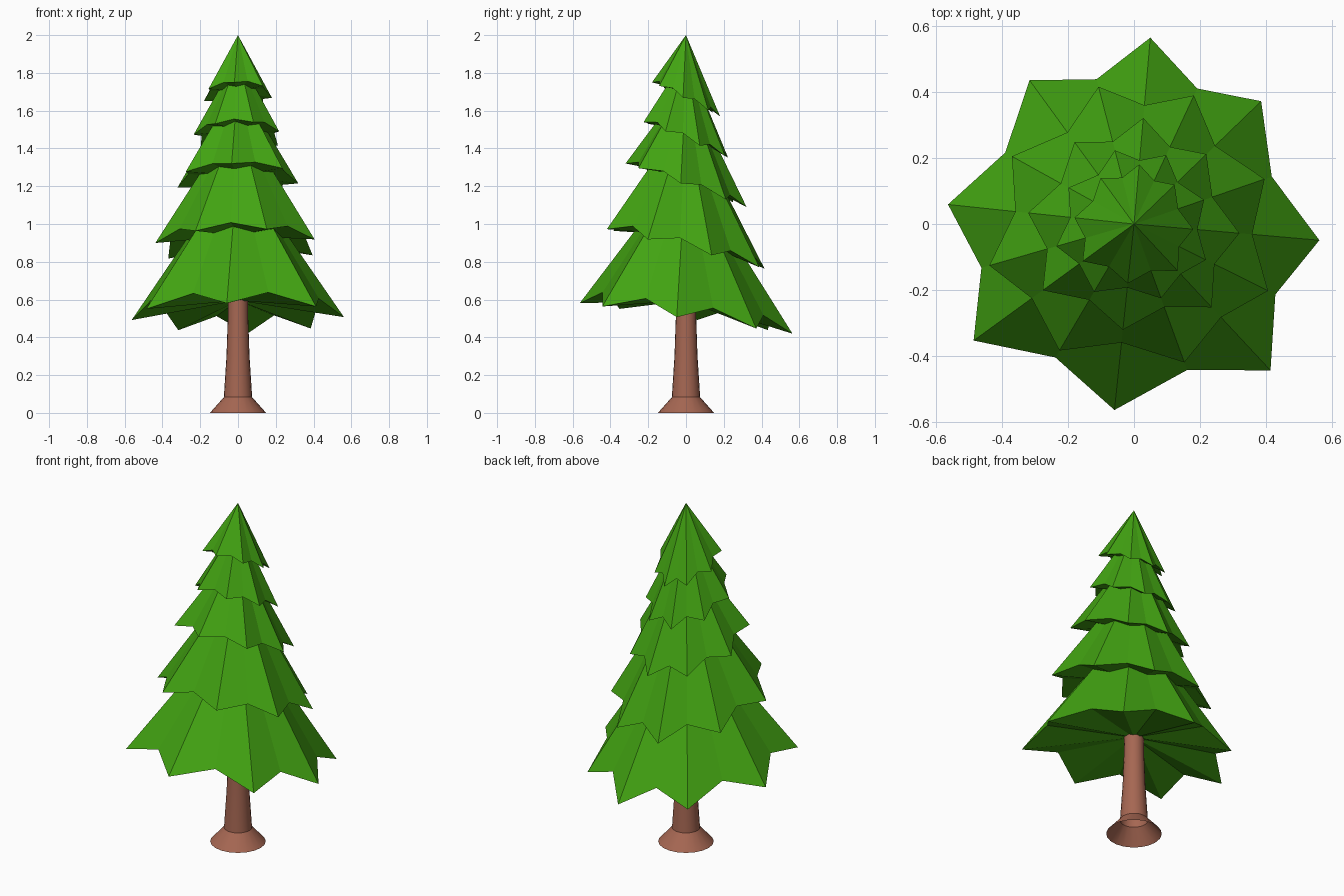
import bpy, bmesh, math

if "Cube" in bpy.data.objects:
    bpy.data.objects.remove(bpy.data.objects["Cube"])


def material(name, rgb):
    m = bpy.data.materials.new(name)
    m.diffuse_color = (*rgb, 1.0)
    m.use_nodes = True
    m.node_tree.nodes["Principled BSDF"].inputs["Base Color"].default_value = m.diffuse_color
    return m


LEAF = material("leaf green", (0.055, 0.37, 0.006))
BARK = material("bark brown", (0.38, 0.135, 0.085))


def finish(bm, name, mat):
    bmesh.ops.recalc_face_normals(bm, faces=bm.faces)
    me = bpy.data.meshes.new(name)
    bm.to_mesh(me)
    bm.free()
    me.materials.append(mat)
    ob = bpy.data.objects.new(name, me)
    bpy.context.collection.objects.link(ob)
    return ob


# Slightly irregular 16-point ring shared by all tiers: angle, radius factor
RING = [(19, .95), (44, .945), (65, .975), (85, 1.0), (104.5, .975), (126, .95),
        (151, .96), (174, 1.0), (196, 1.035), (216, 1.06), (239.5, 1.01),
        (264, 1.0), (290, 1.013), (313, 1.07), (333.5, 1.03), (355, .995)]


def branch_tier(name, tip_r, rim_z, slope, rise, apex_z, odd):
    """Star-shaped cone; rim leans down towards the back, valleys sit higher."""
    bm = bmesh.new()
    rim = []
    for i, (deg, f) in enumerate(RING):
        tip = (i % 2 == 1) == odd
        r = f * tip_r * (1.0 if tip else 0.82)
        a = math.radians(deg)
        x, y = r * math.cos(a), r * math.sin(a)
        rim.append(bm.verts.new((x, y, rim_z - slope * y + (0 if tip else rise))))
    apex = bm.verts.new((0, 0, apex_z))
    under = bm.verts.new((0, 0, rim_z + rise + 0.02))
    for i, v in enumerate(rim):
        w = rim[(i + 1) % len(rim)]
        bm.faces.new((v, w, apex))
        bm.faces.new((w, v, under))
    return finish(bm, name, LEAF)


# Foliage, bottom to top; tips alternate between tiers
TIERS = [(0.566, 0.500, 0.143, 0.075, 1.32),
         (0.440, 0.868, 0.250, 0.050, 1.58),
         (0.322, 1.205, 0.360, 0.032, 1.75),
         (0.236, 1.445, 0.420, 0.030, 1.89),
         (0.181, 1.660, 0.500, 0.025, 2.00)]
for n, t in enumerate(TIERS):
    branch_tier(f"branch_tier_{n + 1}", *t, odd=(n % 2 == 0))

# Trunk with flared foot, lathed from a profile
PROFILE = [(0.149, 0.0), (0.075, 0.083), (0.061, 0.30), (0.054, 0.50), (0.052, 0.68)]
SIDES = 20
bm = bmesh.new()
rings = [[bm.verts.new((r * math.cos(2 * math.pi * i / SIDES),
                        r * math.sin(2 * math.pi * i / SIDES), z))
          for i in range(SIDES)] for r, z in PROFILE]
for lo, hi in zip(rings, rings[1:]):
    for i in range(SIDES):
        j = (i + 1) % SIDES
        bm.faces.new((lo[i], lo[j], hi[j], hi[i]))
trunk = finish(bm, "trunk", BARK)
bpy.context.view_layer.objects.active = trunk
trunk.select_set(True)
bpy.ops.object.shade_smooth_by_angle(angle=math.radians(30))
